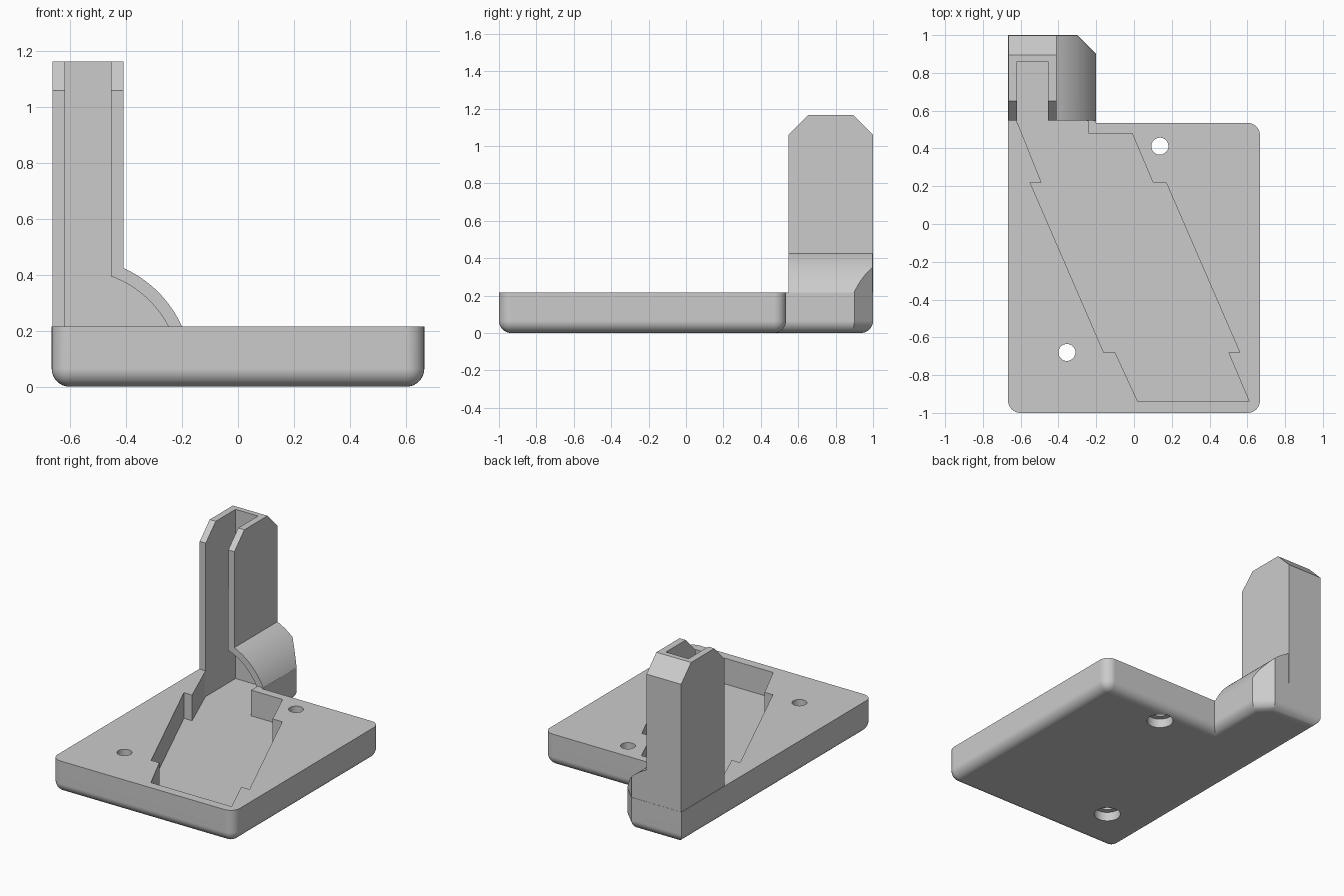
import bpy, bmesh, math
from mathutils import Vector

if "Cube" in bpy.data.objects:
    bpy.data.objects.remove(bpy.data.objects["Cube"], do_unlink=True)

grey = bpy.data.materials.new("plain grey")
grey.use_nodes = True
colour = (0.6, 0.6, 0.6, 1)
grey.diffuse_color = colour
grey.node_tree.nodes["Principled BSDF"].inputs["Base Color"].default_value = colour

AXES = {"z": lambda a, b, d: (a, b, d),
        "y": lambda a, b, d: (a, d, b),
        "x": lambda a, b, d: (d, a, b)}


def prism(points, axis, start, end):
    """Extrude a flat outline along one axis into a closed bmesh."""
    bm = bmesh.new()
    place = AXES[axis]
    face = bm.faces.new([bm.verts.new(place(a, b, start)) for a, b in points])
    out = bmesh.ops.extrude_face_region(bm, geom=[face])
    shift = Vector(place(0, 0, end - start))
    bmesh.ops.translate(bm, vec=shift,
                        verts=[v for v in out["geom"] if isinstance(v, bmesh.types.BMVert)])
    bmesh.ops.recalc_face_normals(bm, faces=bm.faces)
    return bm


def make(name, bm):
    mesh = bpy.data.meshes.new(name)
    bm.to_mesh(mesh)
    bm.free()
    mesh.materials.append(grey)
    obj = bpy.data.objects.new(name, mesh)
    bpy.context.collection.objects.link(obj)
    return obj


def combine(target, other, operation):
    """Apply a boolean and discard the helper."""
    mod = target.modifiers.new(operation.lower(), "BOOLEAN")
    mod.operation, mod.object, mod.solver = operation, other, "EXACT"
    bpy.context.view_layer.objects.active = target
    bpy.ops.object.modifier_apply(modifier=mod.name)
    bpy.data.objects.remove(other, do_unlink=True)


def arc(radius, first, last, steps=16):
    """Arc around the shared centre of the curved foot."""
    angles = [math.radians(first + (last - first) * i / steps) for i in range(steps + 1)]
    return [(-0.58 + radius * math.cos(t), 0.045 + radius * math.sin(t)) for t in angles]


def disc(x, y, radius):
    return [(x + radius * math.cos(i * math.tau / 40), y + radius * math.sin(i * math.tau / 40))
            for i in range(40)]


TOP, FLOOR = 0.215, 0.045

# Base slab with a foot at the back, rounded below and on three corners
footprint = [(-0.667, -1), (0.667, -1), (0.667, 0.535), (-0.2, 0.535),
             (-0.2, 0.9), (-0.3, 1), (-0.667, 1)]
bm = prism(footprint, "z", 0, TOP)
rounded = []
for edge in bm.edges:
    a, b = (v.co for v in edge.verts)
    upright = abs(a.z - b.z) > 0.1
    if (not upright and a.z < 0.01) or (upright and (a.y < -0.9 or a.x > 0.6)):
        rounded.append(edge)
bmesh.ops.bevel(bm, geom=rounded, offset=0.065, offset_type="OFFSET",
                segments=8, profile=0.5, affect="EDGES")
body = make("base_and_tower", bm)

# Tower with chamfered top
tower = [(0.548, 0.12), (0.999, 0.12), (0.999, 1.06), (0.895, 1.165), (0.652, 1.165), (0.548, 1.06)]
combine(body, make("tower", prism(tower, "x", -0.664, -0.41)), "UNION")

# Curved foot beside the tower, with its back corner cut off
curve = [(-0.201, 0.12)] + arc(0.416, 24.2, 65.9) + [(-0.5, 0.425), (-0.5, 0.12)]
bm = prism(curve, "y", 0.548, 0.998)
cut = bmesh.ops.bisect_plane(bm, geom=bm.verts[:] + bm.edges[:] + bm.faces[:],
                             plane_co=(-0.201, 0.899, 0), plane_no=(1, 1, 0), clear_outer=True)
bmesh.ops.holes_fill(bm, edges=[e for e in cut["geom_cut"] if isinstance(e, bmesh.types.BMEdge)])
bmesh.ops.recalc_face_normals(bm, faces=bm.faces)
combine(body, make("curved_foot", bm), "UNION")

# Slanted pocket in the slab
pocket = [(-0.62, 0.545), (-0.49, 0.22), (-0.55, 0.22), (-0.16, -0.68), (-0.1, -0.68),
          (0.02, -0.94), (0.61, -0.94), (0.5, -0.68), (0.56, -0.68), (0.17, 0.22),
          (0.1, 0.22), (-0.01, 0.48), (-0.24, 0.48), (-0.24, 0.545)]
combine(body, make("pocket", prism(pocket, "z", FLOOR, 0.3)), "DIFFERENCE")

# Channel up the tower and hollow under the curve
channel = [(-0.62, FLOOR), (-0.24, FLOOR)] + arc(0.372, 23.9, 70.4) + [(-0.455, 1.3), (-0.62, 1.3)]
combine(body, make("channel", prism(channel, "y", 0.535, 0.86)), "DIFFERENCE")

# Screw holes, wider from below
for x, y in ((-0.355, -0.68), (0.137, 0.412)):
    combine(body, make("screw_hole", prism(disc(x, y, 0.045), "z", -0.1, 0.3)), "DIFFERENCE")
    combine(body, make("screw_recess", prism(disc(x, y, 0.081), "z", -0.1, 0.06)), "DIFFERENCE")

# Smooth the fillets, keep the flats flat
bpy.ops.object.select_all(action="DESELECT")
body.select_set(True)
bpy.context.view_layer.objects.active = body
bpy.ops.object.shade_smooth_by_angle(angle=math.radians(25))
weighted = body.modifiers.new("flat_faces", "WEIGHTED_NORMAL")
weighted.keep_sharp = True
